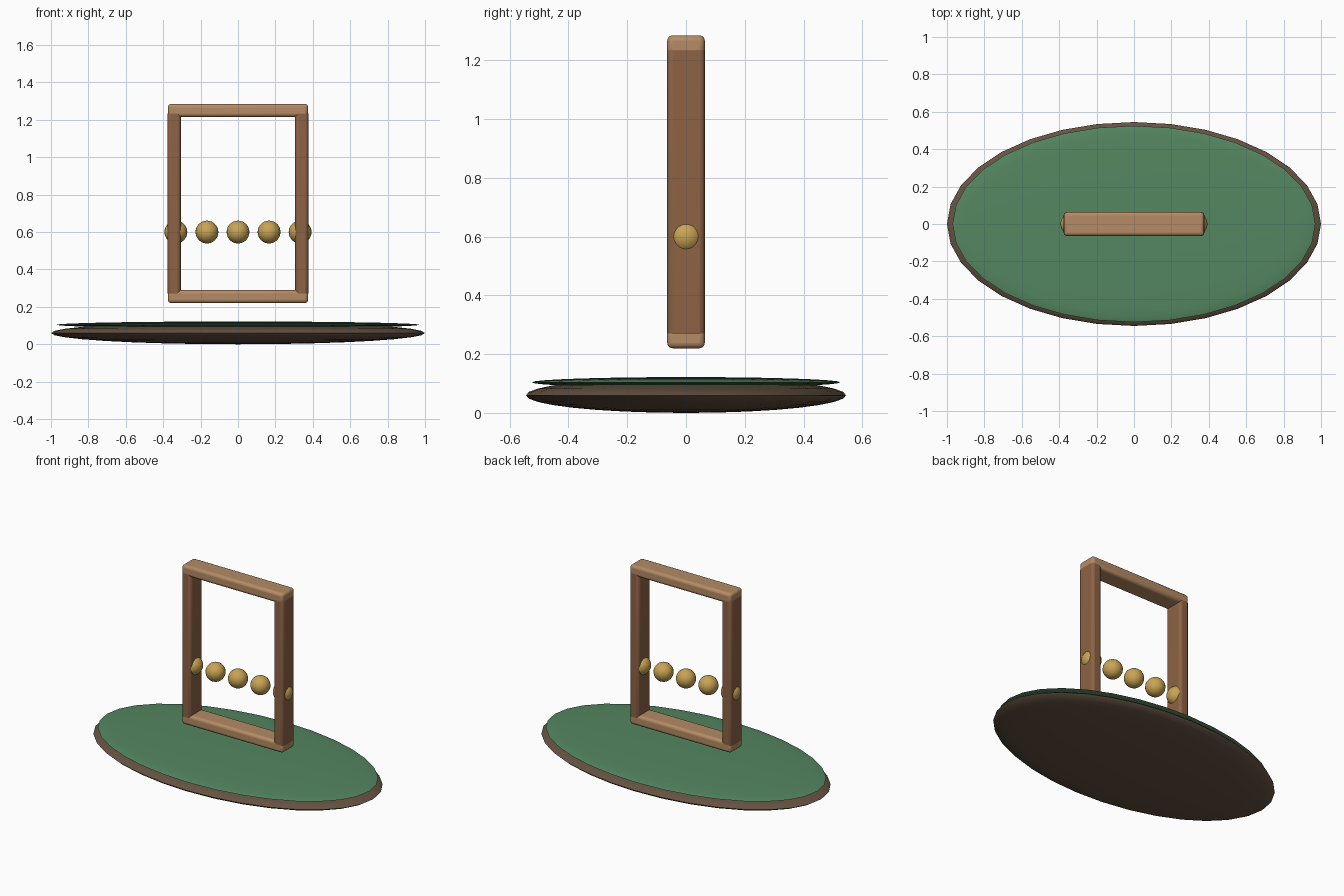
import bpy

if "Cube" in bpy.data.objects:
    bpy.data.objects.remove(bpy.data.objects["Cube"])


def material(name, rgb):
    m = bpy.data.materials.new(name)
    m.diffuse_color = (*rgb, 1)
    m.use_nodes = True
    m.node_tree.nodes["Principled BSDF"].inputs["Base Color"].default_value = m.diffuse_color
    return m


dark = material("dark_wood", (0.13, 0.085, 0.055))
felt = material("green_felt", (0.09, 0.24, 0.12))
light = material("light_wood", (0.46, 0.26, 0.13))
brown = material("brown_wood", (0.27, 0.125, 0.06))
brass = material("brass", (0.58, 0.37, 0.09))


def finish(obj, name, mat):
    obj.name = name
    obj.data.materials.append(mat)
    bpy.ops.object.transform_apply(location=False, rotation=False, scale=True)
    bpy.ops.object.shade_smooth_by_angle()


def ellipsoid(name, loc, radii, mat, segments=32, rings=16):
    bpy.ops.mesh.primitive_uv_sphere_add(segments=segments, ring_count=rings, radius=1, location=loc)
    obj = bpy.context.object
    obj.scale = radii
    finish(obj, name, mat)


def bar(name, loc, size, mat):
    bpy.ops.mesh.primitive_cube_add(size=1, location=loc)
    obj = bpy.context.object
    obj.scale = size
    finish(obj, name, mat)
    bevel = obj.modifiers.new("rounded_edges", 'BEVEL')
    bevel.width = 0.018
    bevel.segments = 3


# Oval base with a thin felt layer on top
ellipsoid("oval_base", (0, 0, 0.06), (1, 0.545, 0.06), dark)
ellipsoid("felt_top", (0, 0, 0.104), (0.97, 0.525, 0.018), felt)

# Standing rectangular frame
bar("frame_top_bar", (0, 0, 1.25), (0.75, 0.128, 0.07), light)
bar("frame_bottom_bar", (0, 0, 0.255), (0.75, 0.128, 0.07), light)
for side, x in (("left", -0.341), ("right", 0.341)):
    bar(f"frame_{side}_post", (x, 0, 0.7525), (0.07, 0.128, 0.995), brown)

# Row of balls, the outer two set into the posts
for i in range(5):
    ellipsoid(f"ball_{i + 1}", ((i - 2) * 0.166, 0, 0.6), (0.061,) * 3, brass, 24, 16)
